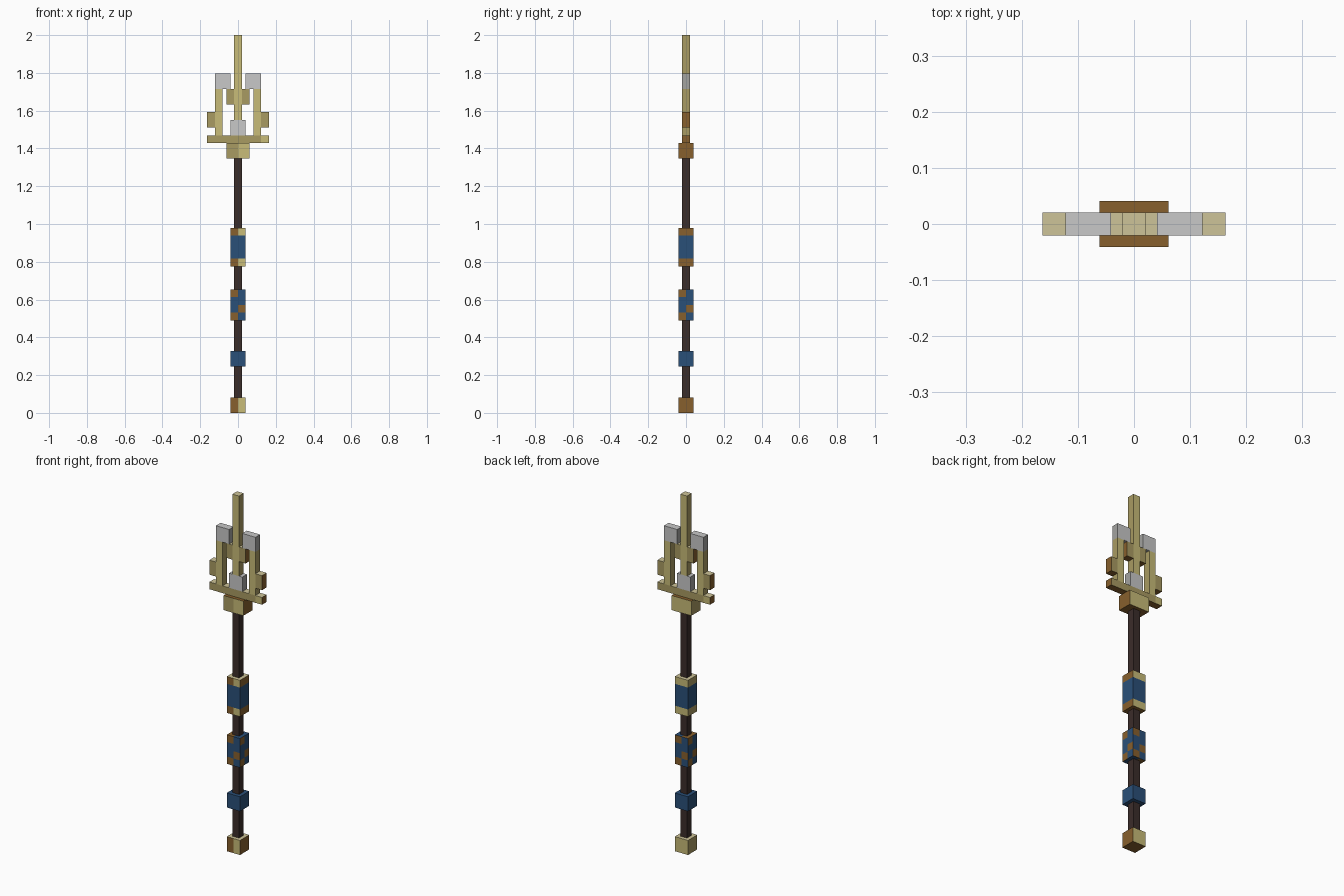
import bpy
import bmesh
from mathutils import Vector

if "Cube" in bpy.data.objects:
    bpy.data.objects.remove(bpy.data.objects["Cube"])

U = 2 / 49  # block unit: the whole staff is 49 blocks tall

# Flat palette
PALETTE = {
    "cream_gold": "CEC498", "pale_gold": "C8BC78", "dull_gold": "A99B62",
    "bronze": "87602D", "blue": "2A5079", "dark_wood": "3B2D2A",
    "silver": "C8C8C8", "grey": "A3A3A0",
}


def linear(code):
    vals = [int(code[i:i + 2], 16) / 255 for i in (0, 2, 4)]
    return [v / 12.92 if v < 0.04 else ((v + 0.055) / 1.055) ** 2.4 for v in vals] + [1]


def make_material(name, code):
    mat = bpy.data.materials.new(name)
    mat.use_nodes = True
    mat.diffuse_color = linear(code)
    bsdf = next(n for n in mat.node_tree.nodes if n.type == "BSDF_PRINCIPLED")
    bsdf.inputs["Base Color"].default_value = linear(code)
    return mat


MATS = {n: make_material(n, c) for n, c in PALETTE.items()}


def box(name, x0, x1, depth, z0, z1, rule, cut_x=(), cut_y=(), cut_z=()):
    """Box in block units; rule(side, u, z) gives the colour of each face,
    u running left to right as seen from outside that side."""
    bm = bmesh.new()
    bmesh.ops.create_cube(bm, size=1)
    bmesh.ops.scale(bm, vec=(x1 - x0, depth, z1 - z0), verts=bm.verts)
    bmesh.ops.translate(bm, vec=((x0 + x1) / 2, 0, (z0 + z1) / 2), verts=bm.verts)
    for axis, cuts in enumerate((cut_x, cut_y, cut_z)):
        normal = Vector([axis == i for i in range(3)])
        for c in cuts:
            bmesh.ops.bisect_plane(bm, geom=bm.verts[:] + bm.edges[:] + bm.faces[:],
                                   plane_co=normal * c, plane_no=normal)
    bm.normal_update()
    names = []
    for f in bm.faces:
        c, n = f.calc_center_median(), f.normal
        if abs(n.z) > 0.5:
            side, u = ("top" if n.z > 0 else "bottom"), c.x
        elif abs(n.y) > 0.5:
            side, u = ("front", c.x) if n.y < 0 else ("back", -c.x)
        else:
            side, u = ("right", c.y) if n.x > 0 else ("left", -c.y)
        colour = rule(side, u, c.z)
        if colour not in names:
            names.append(colour)
        f.material_index = names.index(colour)
    bmesh.ops.scale(bm, vec=(U, U, U), verts=bm.verts)
    mesh = bpy.data.meshes.new(name)
    bm.to_mesh(mesh)
    bm.free()
    for n in names:
        mesh.materials.append(MATS[n])
    obj = bpy.data.objects.new(name, mesh)
    bpy.context.collection.objects.link(obj)
    return obj


# Colour rules
def plain(colour):
    return lambda side, u, z: colour


def gold(face, edge, top="cream_gold"):
    def rule(side, u, z):
        return {"top": top, "bottom": "bronze", "front": face, "back": face}.get(side, edge)
    return rule


def split_gold(left_half, top):
    def rule(side, u, z):
        if side == "front":
            return left_half if u < 0 else "pale_gold"
        return {"top": top, "back": "pale_gold", "left": "dull_gold"}.get(side, "bronze")
    return rule


def silver(side, u, z):
    return "grey" if side in ("left", "right") else "silver"


trim = split_gold("bronze", "cream_gold")


def upper_wrap(side, u, z):
    middle = 20 < z < 23 and side not in ("top", "bottom")
    return "blue" if middle else trim(side, u, z)


def spiral_wrap(side, u, z):
    if side in ("top", "bottom"):
        return "bronze" if u < 0 else "blue"
    row = int(z - 12)
    return "bronze" if (row, u > 0) in ((3, False), (1, True), (0, False)) else "blue"


def bar(side, u, z):
    if side in ("front", "back") and u > 3:
        return "pale_gold"
    return gold("dull_gold", "bronze")(side, u, z)


# Shaft, pommel and grip wraps
box("shaft", -0.5, 0.5, 1, 2, 33, plain("dark_wood"))
box("pommel", -1, 1, 2, 0, 2, trim, cut_x=[0])
box("lower_wrap", -1, 1, 2, 6, 8, plain("blue"))
box("spiral_wrap", -1, 1, 2, 12, 16, spiral_wrap,
    cut_x=[0], cut_y=[0], cut_z=[13, 14, 15])
box("upper_wrap", -1, 1, 2, 19, 24, upper_wrap, cut_x=[0], cut_z=[20, 23])

# Head base
box("collar", -1.5, 1.5, 2, 33, 35, split_gold("dull_gold", "bronze"), cut_x=[0])
box("crossbar", -4, 4, 1, 35, 36, bar, cut_x=[-3, 3])
box("centre_socket", -1, 1, 1, 36, 38, silver)

# Central spike
box("centre_spike", -0.5, 0.5, 1, 38, 49, gold("pale_gold", "dull_gold"))

# Mirrored prongs, tips, barbs and shoulders
for side, s in (("right", -1), ("left", 1)):
    def pair(part, a, b, z0, z1, rule):
        box(f"{side}_{part}", min(a * s, b * s), max(a * s, b * s), 1, z0, z1, rule)
    pair("prong", 2, 3, 36, 42, gold("pale_gold", "dull_gold"))
    pair("prong_tip", 1, 3, 42, 44, silver)
    pair("barb", 3, 4, 37, 39, gold("dull_gold", "bronze"))
    pair("spike_shoulder", 0.5, 1.5, 40, 42, gold("dull_gold", "bronze"))
